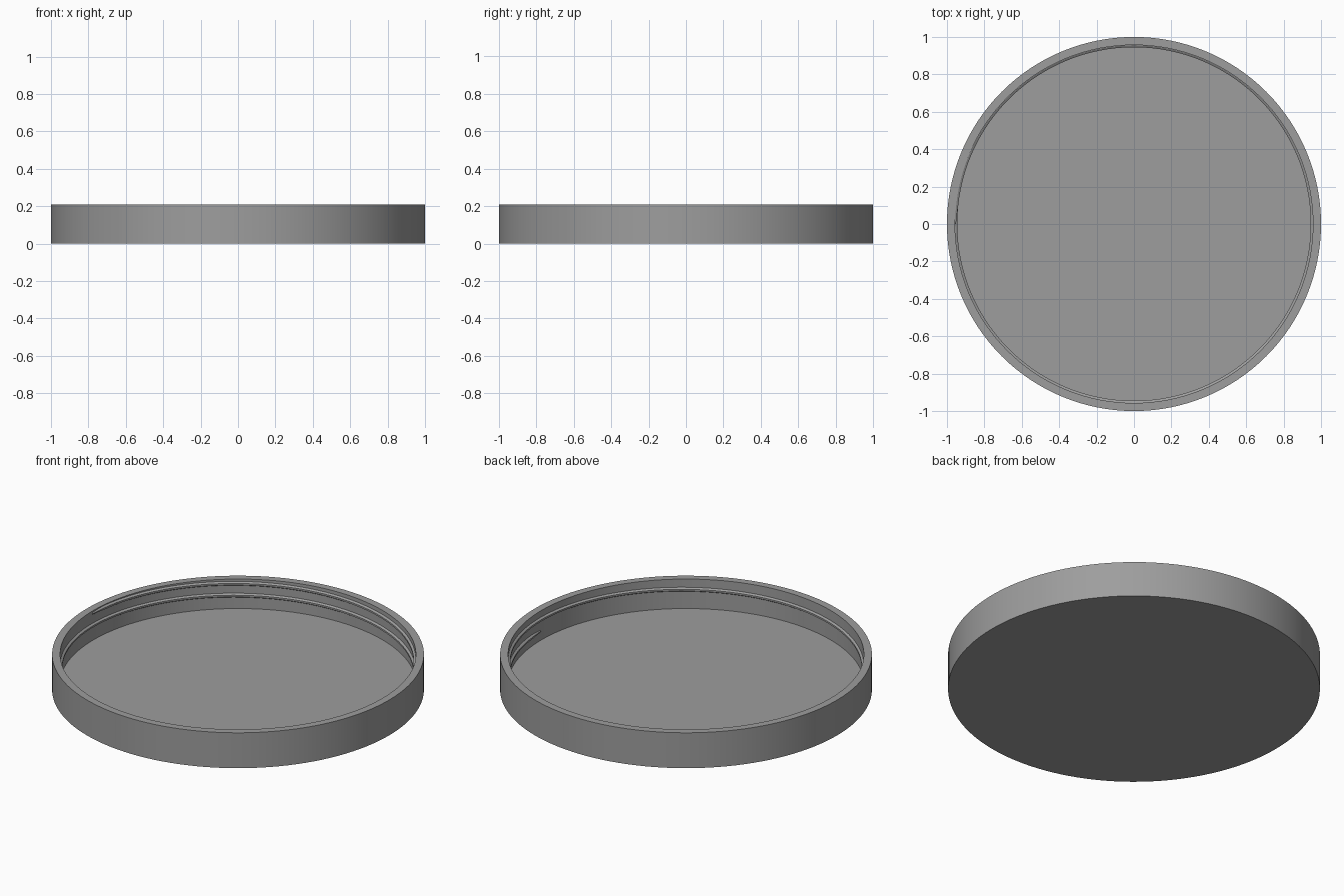
import bpy
import bmesh
import math

if "Cube" in bpy.data.objects:
    bpy.data.objects.remove(bpy.data.objects["Cube"])

SEGMENTS = 128
WALL_R = 0.957      # inside radius of the rim wall
CREST_R = 0.945     # inside radius of the thread ridge
HEIGHT = 0.21
FLOOR_Z = 0.035

grey = bpy.data.materials.new("mid_grey")
grey.diffuse_color = (0.34, 0.34, 0.34, 1.0)
grey.use_nodes = True
grey.node_tree.nodes["Principled BSDF"].inputs["Base Color"].default_value = grey.diffuse_color


def ring_point(radius, angle, z):
    return (radius * math.cos(angle), radius * math.sin(angle), z)


def finish(bm, name):
    bmesh.ops.recalc_face_normals(bm, faces=bm.faces[:])
    mesh = bpy.data.meshes.new(name)
    bm.to_mesh(mesh)
    bm.free()
    mesh.materials.append(grey)
    obj = bpy.data.objects.new(name, mesh)
    bpy.context.collection.objects.link(obj)
    bpy.ops.object.select_all(action='DESELECT')
    obj.select_set(True)
    bpy.context.view_layer.objects.active = obj
    bpy.ops.object.shade_smooth_by_angle(angle=math.radians(25))
    return obj


def bridge(bm, a, b, closed=True):
    count = len(a)
    for i in range(count if closed else count - 1):
        j = (i + 1) % count
        bm.faces.new((a[i], a[j], b[j], b[i]))


# Shallow cap: base disc, outer wall, rim, inner wall and floor
bm = bmesh.new()
profile = [(1.0, 0.0), (1.0, HEIGHT), (WALL_R, HEIGHT), (WALL_R, FLOOR_Z)]
rings = [[bm.verts.new(ring_point(r, math.tau * i / SEGMENTS, z))
          for i in range(SEGMENTS)] for r, z in profile]
for lower, upper in zip(rings, rings[1:]):
    bridge(bm, lower, upper)
bm.faces.new(rings[0])
bm.faces.new(rings[-1])
finish(bm, "lid_body")

# Helical thread ridge: one and a half turns down the inner wall
bm = bmesh.new()
turns, z_start, z_end = 1.5, 0.195, 0.09
steps = int(SEGMENTS * turns)
sections = []
for i in range(steps + 1):
    t = i / steps
    angle = math.pi - math.tau * turns * t
    z = z_start + (z_end - z_start) * t
    # rounded ends
    size = min(1.0, 0.45 + 0.3 * min(i, steps - i))
    crest = WALL_R - (WALL_R - CREST_R) * size
    section = [(WALL_R + 0.004, -0.012), (WALL_R - 0.001, -0.012),
               (crest, -0.005), (crest, 0.005),
               (WALL_R - 0.001, 0.012), (WALL_R + 0.004, 0.012)]
    sections.append([bm.verts.new(ring_point(r, angle, z + dz * size))
                     for r, dz in section])
for a, b in zip(sections, sections[1:]):
    bridge(bm, a, b)
bm.faces.new(sections[0])
bm.faces.new(sections[-1])
finish(bm, "screw_thread")
